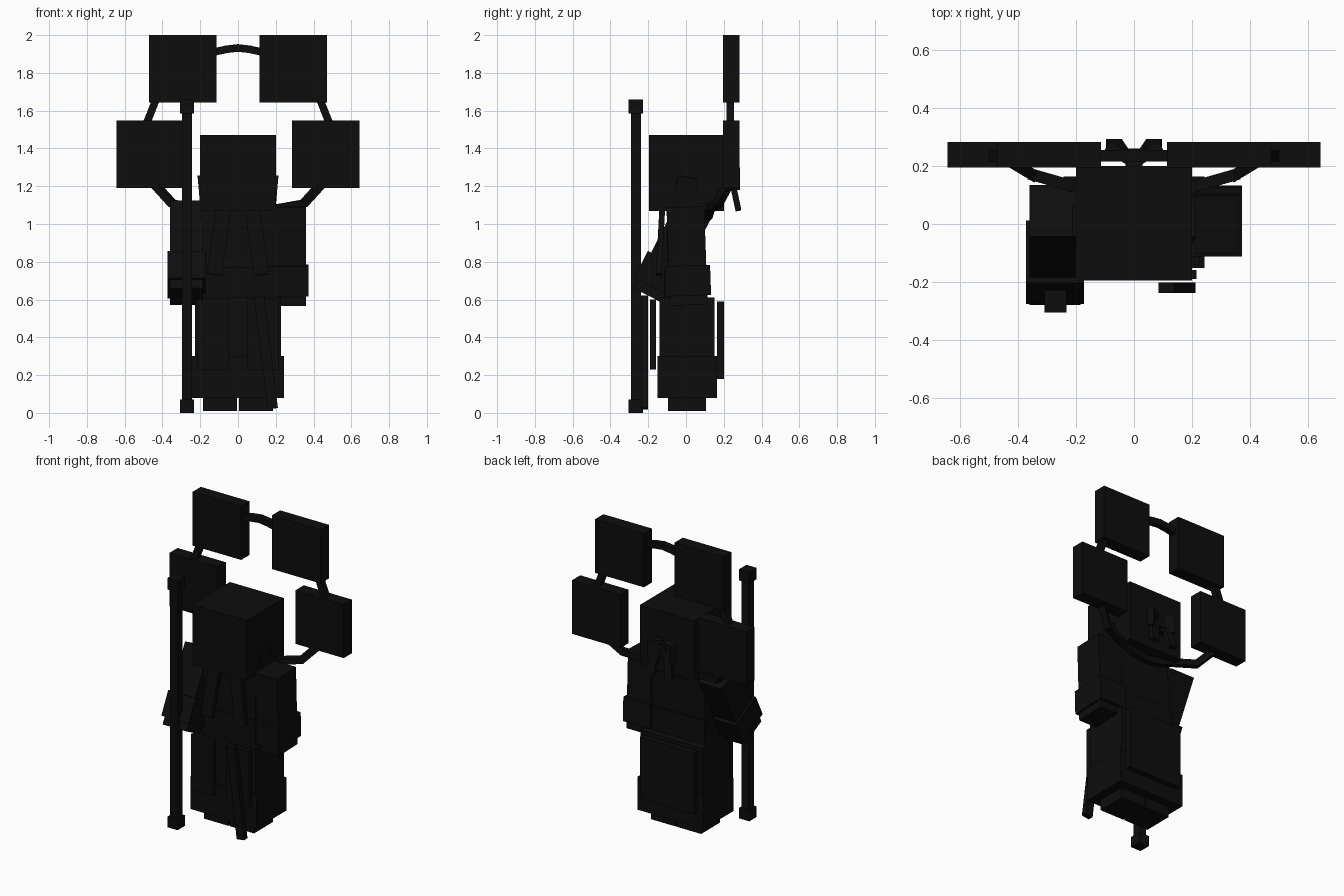
import bpy
from math import radians
from mathutils import Vector, Matrix

if "Cube" in bpy.data.objects:
    bpy.data.objects.remove(bpy.data.objects["Cube"])

black = bpy.data.materials.new("near_black")
black.use_nodes = True
colour = (0.004, 0.004, 0.004, 1)
black.diffuse_color = colour
black.node_tree.nodes["Principled BSDF"].inputs["Base Color"].default_value = colour


def add_box(name, size, matrix):
    bpy.ops.mesh.primitive_cube_add(size=1)
    ob = bpy.context.object
    ob.name = name
    ob.data.transform(matrix @ Matrix.Diagonal((*size, 1)))
    ob.data.materials.append(black)
    return ob


def box(name, x, y, z, rot=(0, 0, 0), pivot=None):
    """Box from ranges, turned in degrees about a pivot (its centre by default)."""
    ranges = (x, y, z)
    centre = Vector([(a + b) / 2 for a, b in ranges])
    size = [abs(b - a) for a, b in ranges]
    pivot = Vector(pivot) if pivot else centre
    turn = Matrix.Identity(4)
    for angle, axis in zip(rot, "XYZ"):
        turn = Matrix.Rotation(radians(angle), 4, axis) @ turn
    matrix = Matrix.Translation(pivot) @ turn @ Matrix.Translation(centre - pivot)
    return add_box(name, size, matrix)


def beam(name, start, end, width=0.04):
    """Square bar between two points."""
    a, b = Vector(start), Vector(end)
    way = b - a
    matrix = Matrix.Translation((a + b) / 2) @ way.to_track_quat("Z", "Y").to_matrix().to_4x4()
    add_box(name, (width, width, way.length + width * 0.4), matrix)


def side(s, a, b):
    return (s * a, s * b)


# Head, torso and layered robe
box("head", (-.2, .2), (-.195, .2), (1.07, 1.47))
box("torso", (-.2, .2), (-.1, .095), (.5, 1.07))
box("waist_band", (-.21, .21), (-.115, .105), (.56, .77))
box("robe", (-.228, .228), (-.14, .152), (.1, .61))
box("robe_hem", (-.243, .243), (-.152, .164), (.08, .3))
box("back_panel", (-.2, .2), (.164, .2), (.18, .59))
box("front_sash", (.12, .175), (-.238, -.202), (.02, .62), (0, -7, 0), (.147, -.22, .32))

# Arms with cuffs: the right one swings forward to hold the staff
for s, label, swing, shoulder in ((1, "left", 2, .99), (-1, "right", -27, .99)):
    pivot = (s * .27, 0, shoulder)
    parts = (("arm", .185, .36, .1, shoulder - .42, shoulder + .1),
             ("cuff", .172, .373, .12, shoulder - .37, shoulder - .21))
    for part, inner, outer, depth, low, high in parts:
        box(f"{label}_{part}", side(s, inner, outer), (-depth, depth),
            (low, high), (swing, 0, 0), pivot)

# Paired details
for s, label in ((1, "left"), (-1, "right")):
    box(f"{label}_foot", side(s, .005, .185), (-.095, .105), (.01, .3))
    box(f"{label}_front_panel", side(s, .05, .215), (-.19, -.158), (.23, .6))
    box(f"{label}_lapel", side(s, .06, .14), (-.15, -.12), (.73, 1.09), (-3, s * -8, 0))
    box(f"{label}_collar", side(s, .185, .205), (-.06, .05), (1.05, 1.25), (-8, s * 5, 0))

    # Ribbon at the back of the head
    box(f"{label}_bow_wing", side(s, .01, .1), (.225, .265), (1.18, 1.3), (0, 0, s * 30))
    box(f"{label}_ribbon_tail", side(s, .03, .085), (.245, .275), (1.07, 1.24), (12, s * -8, 0))

    # Square drums
    box(f"{label}_upper_drum", side(s, .113, .472), (.195, .282), (1.642, 2))
    box(f"{label}_lower_drum", side(s, .287, .643), (.195, .282), (1.19, 1.547))

    # Ring of bars joining the drums
    ring = (((0, .11, 1.04), (.1, .12, 1.05), (.21, .13, 1.085),
             (.35, .17, 1.11), (.45, .23, 1.22)),
            ((.49, .235, 1.52), (.465, .235, 1.58), (.43, .235, 1.67)),
            ((.13, .235, 1.91), (.06, .235, 1.925), (0, .235, 1.932)))
    for path in ring:
        for a, b in zip(path, path[1:]):
            beam(f"{label}_ring_bar", (s * a[0], *a[1:]), (s * b[0], *b[1:]))

box("bow_knot", (-.03, .03), (.2, .26), (1.2, 1.28))

# Staff with end caps
box("staff", (-.296, -.243), (-.292, -.238), (.03, 1.63))
for name, low, high in (("staff_top_cap", 1.585, 1.66), ("staff_foot_cap", 0, .07)):
    box(name, (-.308, -.232), (-.305, -.227), (low, high))
